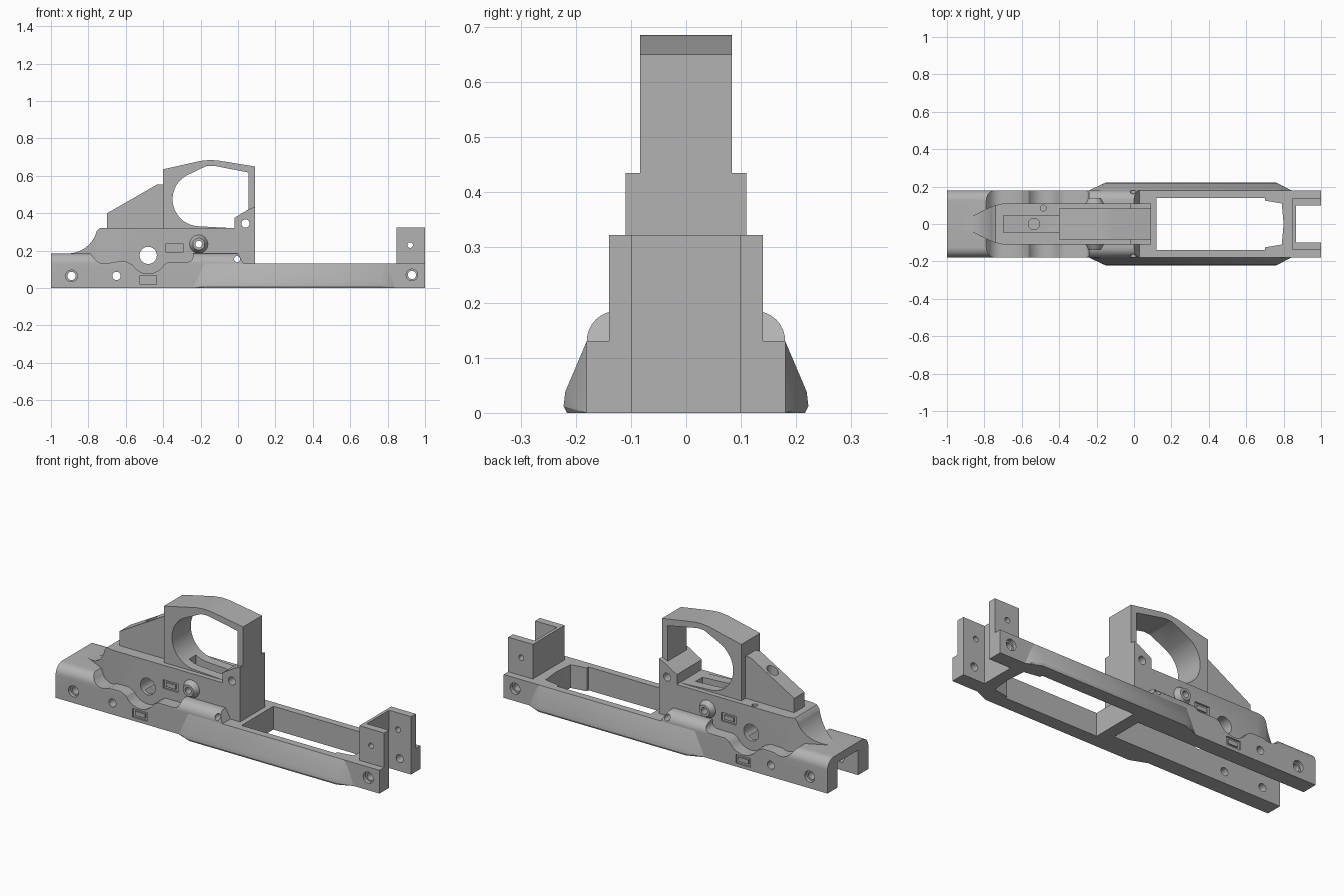
import bpy, bmesh, math

cube = bpy.data.objects.get("Cube")
if cube:
    bpy.data.objects.remove(cube, do_unlink=True)

grey = bpy.data.materials.new("plain_grey")
grey.use_nodes = True
colour = (0.45, 0.45, 0.45, 1)
grey.diffuse_color = colour
grey.node_tree.nodes["Principled BSDF"].inputs["Base Color"].default_value = colour


def make(name, bm):
    bmesh.ops.recalc_face_normals(bm, faces=bm.faces)
    mesh = bpy.data.meshes.new(name)
    bm.to_mesh(mesh)
    bm.free()
    mesh.materials.append(grey)
    obj = bpy.data.objects.new(name, mesh)
    bpy.context.collection.objects.link(obj)
    return obj


def prism(name, outline, axis, lo, hi):
    """Extrude a 2D outline along one axis."""
    place = {"x": lambda a, b, t: (t, a, b),
             "y": lambda a, b, t: (a, t, b),
             "z": lambda a, b, t: (a, b, t)}[axis]
    bm = bmesh.new()
    ends = [[bm.verts.new(place(a, b, t)) for a, b in outline] for t in (lo, hi)]
    for ring in ends:
        bm.faces.new(ring)
    n = len(outline)
    for i in range(n):
        j = (i + 1) % n
        bm.faces.new((ends[0][i], ends[0][j], ends[1][j], ends[1][i]))
    return make(name, bm)


def box(name, x, y, z):
    return prism(name, [(x[0], y[0]), (x[1], y[0]), (x[1], y[1]), (x[0], y[1])], "z", *z)


def arc(cx, cz, r, start, end, steps=10):
    angles = [math.radians(start + (end - start) * i / steps) for i in range(steps + 1)]
    return [(cx + r * math.cos(a), cz + r * math.sin(a)) for a in angles]


def pin(x, z, r, lo=-0.3, hi=0.3):
    return prism("pin_cutter", arc(x, z, r, 0, 348.75, 31), "y", lo, hi)


def combine(obj, tool, operation="DIFFERENCE"):
    """Apply a boolean and discard its tool."""
    tool.hide_render = True
    mod = obj.modifiers.new("shape", "BOOLEAN")
    mod.operation, mod.object, mod.solver = operation, tool, "EXACT"
    graph = bpy.context.evaluated_depsgraph_get()
    mesh = bpy.data.meshes.new_from_object(obj.evaluated_get(graph))
    obj.modifiers.clear()
    obj.data = mesh
    bpy.data.objects.remove(tool, do_unlink=True)


def channel():
    return box("channel_cutter", (-1.1, 0.05), (-0.09, 0.09), (-0.1, 0.14))


# Long base with a wavy shoulder and rounded top corners
side = [(-1, 0), (1, 0), (1, 0.13), (0.03, 0.13), (0.0, 0.185), (-0.24, 0.185)]
side += arc(-0.27, 0.17, 0.03, 0, -90, 5) + [(-0.37, 0.14)]
side += arc(-0.48, 0.175, 0.098, -30, -150, 12) + [(-0.6, 0.142)]
side += arc(-0.71, 0.205, 0.075, -60, -150, 8) + [(-0.79, 0.185), (-1, 0.185)]
base = prism("base_frame", side, "y", -0.18, 0.18)
half = [(0.18, 0)] + arc(0.125, 0.13, 0.055, 0, 90, 8)
section = half + [(-y, z) for y, z in reversed(half)]
combine(base, prism("section_cutter", section, "x", -1, 1), "INTERSECT")
combine(base, channel())
well = [(0.12, -0.14), (0.70, -0.14), (0.70, -0.125), (0.79, -0.11), (0.80, 0),
        (0.79, 0.11), (0.70, 0.125), (0.70, 0.14), (0.12, 0.14)]
combine(base, prism("well_cutter", well, "z", -0.1, 0.3))

# Body with a pointed saddle at its rear
body_side = [(0.09, 0.03), (0.09, 0.32), (-0.74, 0.32)]
body_side += arc(-0.91, 0.345, 0.16, -15, -90, 10) + [(-0.91, 0.03)]
body = prism("body", body_side, "y", -0.11, 0.11)
plan = [(0.1, -0.11), (-0.7, -0.11), (-0.76, -0.095), (-0.91, -0.02)]
plan += [(x, -y) for x, y in reversed(plan)]
combine(body, prism("plan_cutter", plan, "z", 0, 0.4), "INTERSECT")
combine(body, channel())
combine(body, prism("top_pin_cutter", [(x - 0.485, y + 0.085) for x, y in arc(0, 0, 0.016, 0, 337.5, 15)],
                    "z", 0.28, 0.4))
combine(body, box("slot_cutter", (-0.28, -0.08), (-0.03, 0.03), (0.27, 0.4)))

# Finger loop
loop = prism("finger_loop", [(-0.4, 0.3), (-0.4, 0.635), (-0.2, 0.68), (-0.15, 0.685),
                             (-0.1, 0.681), (0.09, 0.65), (0.09, 0.3)], "y", -0.083, 0.083)
opening = [(0.055, 0.32), (0.055, 0.618), (-0.13, 0.654), (-0.17, 0.652)]
opening += arc(-0.205, 0.475, 0.145, 120, 270, 16) + [(-0.02, 0.32)]
combine(loop, prism("opening_cutter", opening, "y", -0.2, 0.2))
combine(loop, box("slot_cutter", (-0.28, -0.08), (-0.03, 0.03), (0.27, 0.4)))

# Gusset at the foot of the loop
gusset = prism("loop_gusset", [(-0.02, 0.31), (-0.02, 0.375), (0.055, 0.42), (0.09, 0.435),
                               (0.09, 0.31)], "y", -0.11, 0.11)

# Sloping rear fin with a round hole
fin = prism("rear_fin", [(-0.7, 0.31), (-0.7, 0.4), (-0.43, 0.555), (-0.39, 0.555),
                         (-0.39, 0.31)], "y", -0.045, 0.045)
combine(fin, prism("fin_hole_cutter", [(x - 0.535, y) for x, y in arc(0, 0, 0.03, 0, 345, 23)],
                   "z", 0.36, 0.7))

# Bracket at the right end
bracket = box("end_bracket", (0.848, 1), (-0.14, 0.14), (0.12, 0.323))
for part in (base, bracket):
    combine(part, box("gap_cutter", (0.865, 1.1), (-0.098, 0.098), (-0.1, 0.5)))

# Side flares, bosses and small framed panels
for sign, word in ((-1, "right"), (1, "left")):
    bm = bmesh.new()
    for x, y, z in [(-0.23, 0.15, 0), (0.84, 0.15, 0), (-0.23, 0.15, 0.13), (0.84, 0.15, 0.13),
                    (-0.24, 0.18, 0), (0.84, 0.18, 0), (-0.18, 0.18, 0.13), (0.78, 0.18, 0.13),
                    (-0.15, 0.216, 0), (0.76, 0.216, 0), (-0.15, 0.222, 0.012),
                    (0.76, 0.222, 0.012), (-0.15, 0.219, 0.038), (0.76, 0.219, 0.038)]:
        bm.verts.new((x, sign * y, z))
    bmesh.ops.convex_hull(bm, input=bm.verts)
    make(word + "_flare", bm)

    bm = bmesh.new()
    bmesh.ops.create_cone(bm, cap_ends=True, segments=32, radius1=0.06, radius2=0.032, depth=0.05)
    for v in bm.verts:
        x, y, z = v.co
        v.co = (x - 0.21, sign * (z + 0.115), y + 0.235)
    boss = make(word + "_boss", bm)
    combine(boss, pin(-0.21, 0.235, 0.018))

    for part, x, z, y in ((body, -0.34, 0.215, 0.11), (base, -0.48, 0.043, 0.18)):
        faces = sorted((sign * (y - 0.01), sign * (y + 0.02)))
        combine(part, box("panel_cutter", (x - 0.045, x + 0.045), faces, (z - 0.024, z + 0.024)))
        plate = sorted((sign * (y - 0.011), sign * (y - 0.002)))
        box(word + "_panel", (x - 0.03, x + 0.03), plate, (z - 0.012, z + 0.012))
    for x, z in ((-0.89, 0.065), (0.93, 0.07)):
        combine(base, pin(x, z, 0.031, *sorted((sign * 0.16, sign * 0.3))))

# Cross holes
holes = [(base, -0.89, 0.065, 0.022), (base, -0.65, 0.065, 0.022), (base, 0.93, 0.07, 0.022),
         (base, -0.005, 0.155, 0.016), (base, -0.48, 0.175, 0.046), (body, -0.48, 0.175, 0.046),
         (body, -0.65, 0.065, 0.022), (body, -0.005, 0.155, 0.016), (body, -0.21, 0.235, 0.018),
         (gusset, 0.04, 0.345, 0.022), (loop, 0.04, 0.345, 0.022), (bracket, 0.92, 0.23, 0.015),
         (body, 0.04, 0.345, 0.022)]
for part, x, z, r in holes:
    combine(part, pin(x, z, r))

# Smooth curves while keeping edges crisp
for obj in bpy.context.collection.objects:
    if obj.type == "MESH" and grey.name in obj.data.materials:
        obj.data.shade_smooth()
        obj.data.set_sharp_from_angle(angle=math.radians(30))
